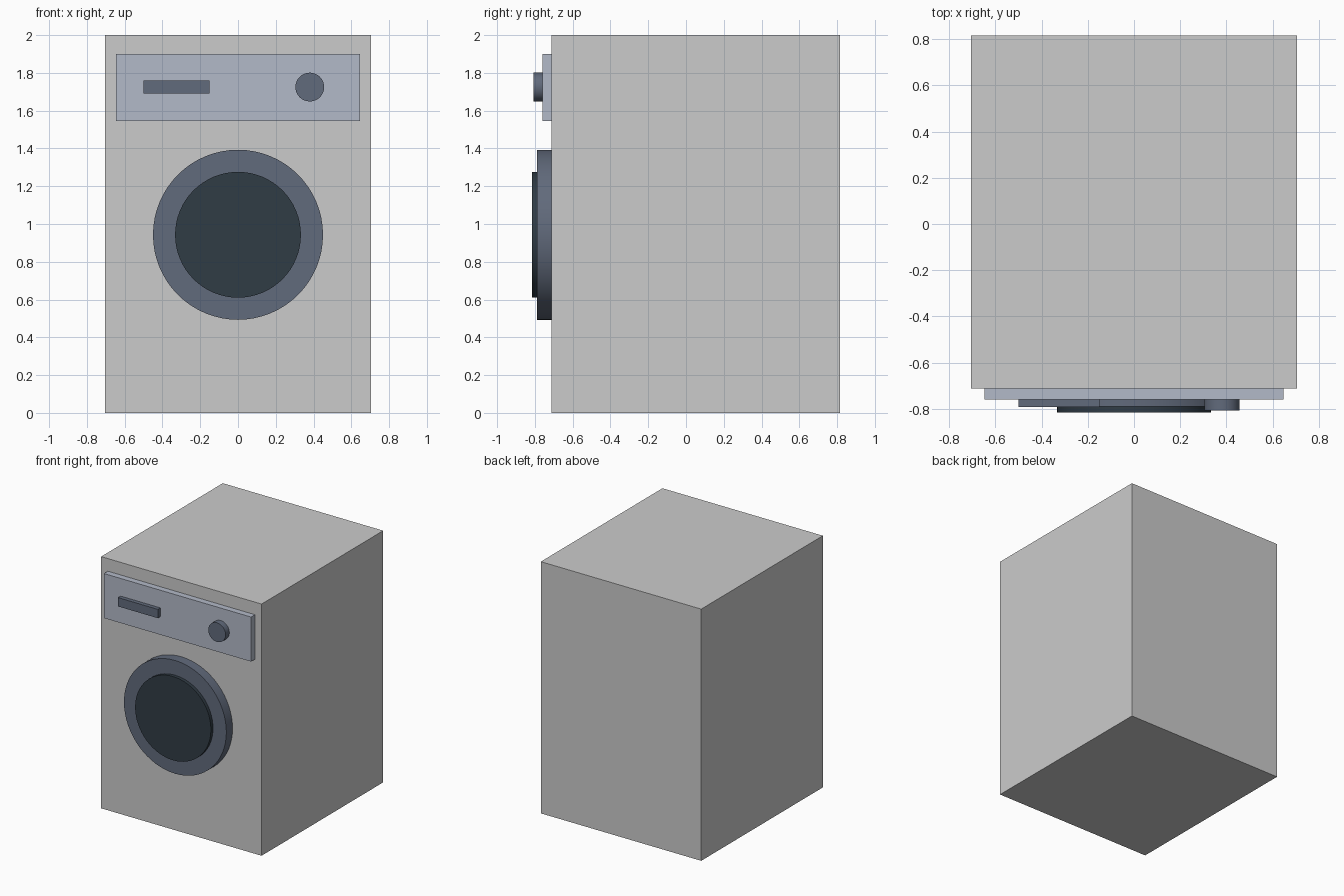
import bpy
import math

if "Cube" in bpy.data.objects:
    bpy.data.objects.remove(bpy.data.objects["Cube"])

FRONT = -0.711   # front face of the cabinet
PANEL = -0.76    # front face of the control panel


def material(name, rgb):
    m = bpy.data.materials.new(name)
    m.diffuse_color = (*rgb, 1)
    m.use_nodes = True
    m.node_tree.nodes["Principled BSDF"].inputs["Base Color"].default_value = m.diffuse_color
    return m


panel_grey = material("panel_grey", (0.45, 0.49, 0.58))
slate = material("slate", (0.12, 0.145, 0.2))
dark_glass = material("dark_glass", (0.03, 0.045, 0.06))


def finish(name, mat):
    ob = bpy.context.object
    ob.name = name
    if mat:
        ob.data.materials.append(mat)
    return ob


def box(name, x, y, z, mat=None):
    """Box from (min, max) ranges on each axis."""
    ranges = (x, y, z)
    bpy.ops.mesh.primitive_cube_add(size=1, location=[(a + b) / 2 for a, b in ranges])
    bpy.context.object.scale = [b - a for a, b in ranges]
    bpy.ops.object.transform_apply(location=False, rotation=False, scale=True)
    return finish(name, mat)


def disc(name, x, z, radius, y, mat):
    """Short cylinder facing the front, spanning the y range."""
    bpy.ops.mesh.primitive_cylinder_add(
        vertices=64, radius=radius, depth=y[1] - y[0],
        location=(x, (y[0] + y[1]) / 2, z), rotation=(math.pi / 2, 0, 0))
    bpy.ops.object.shade_smooth_by_angle(angle=math.radians(30))
    return finish(name, mat)


# Cabinet
box("cabinet", (-0.705, 0.705), (FRONT, 0.816), (0, 2))

# Control panel with its display and dial
box("control_panel", (-0.647, 0.647), (PANEL, FRONT), (1.546, 1.9), panel_grey)
box("display", (-0.5, -0.15), (-0.792, PANEL), (1.69, 1.76), slate)
disc("dial", 0.38, 1.725, 0.076, (-0.807, PANEL), slate)

# Round door
disc("door_ring", 0, 0.943, 0.45, (-0.789, FRONT), slate)
disc("door_glass", 0, 0.943, 0.333, (-0.816, -0.789), dark_glass)
